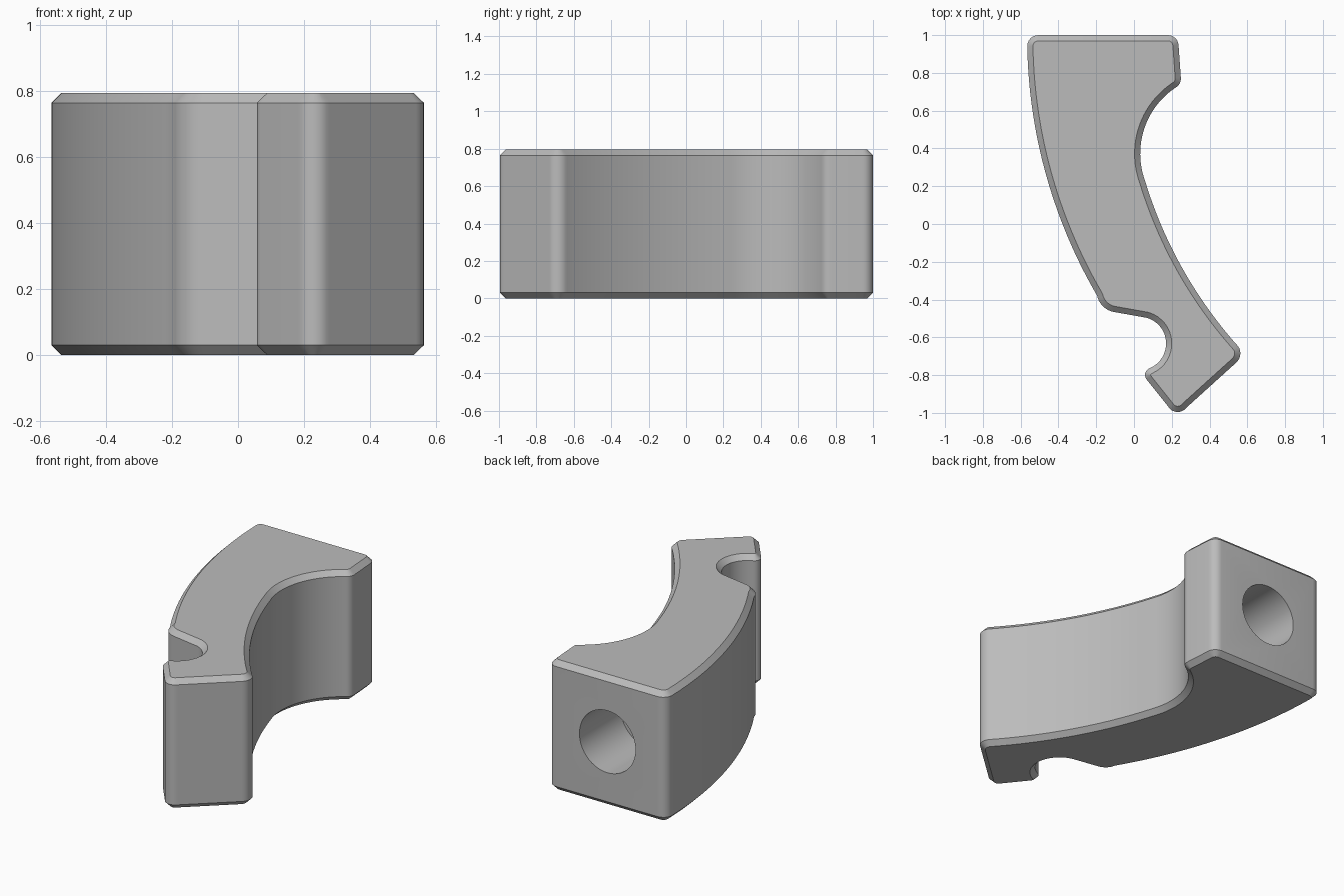
import bpy, bmesh, math
from mathutils import Vector

if "Cube" in bpy.data.objects:
    bpy.data.objects.remove(bpy.data.objects["Cube"])

HEIGHT = 0.795
CHAMFER = 0.03


def arc(a, m, b, steps):
    """Points on the circle running from a through m to b."""
    a, m, b = Vector(a), Vector(m), Vector(b)
    p, q = m - a, b - a
    d = 2 * p.cross(q)
    c = a + Vector((q.y * p.dot(p) - p.y * q.dot(q),
                    p.x * q.dot(q) - q.x * p.dot(p))) / d
    r = (a - c).length
    start = math.atan2(a.y - c.y, a.x - c.x)
    end = math.atan2(b.y - c.y, b.x - c.x)
    sweep = (end - start) % math.tau
    if d < 0:
        sweep -= math.tau
    return [c + r * Vector((math.cos(start + sweep * i / steps),
                            math.sin(start + sweep * i / steps)))
            for i in range(steps + 1)]


# Outline as arcs (start, middle, end); straight walls join them
arcs = [
    ((-0.195, -0.38), (-0.448, 0.2), (-0.565, 0.94), 28),    # outer curve
    ((-0.565, 0.94), (-0.548, 0.983), (-0.505, 1.0), 6),     # back corners
    ((0.18, 1.0), (0.22, 0.983), (0.236, 0.945), 6),
    ((0.248, 0.775), (0.242, 0.744), (0.22, 0.722), 6),
    ((0.22, 0.722), (0.033, 0.37), (0.058, 0.23), 24),       # side scoop
    ((0.058, 0.23), (0.237, -0.2), (0.54, -0.635), 24),      # inner curve
    ((0.54, -0.635), (0.563, -0.69), (0.54, -0.735), 8),     # foot corners
    ((0.278, -0.972), (0.225, -0.995), (0.18, -0.965), 8),
    ((0.068, -0.825), (0.059, -0.79), (0.086, -0.762), 6),
    ((0.086, -0.762), (0.17, -0.63), (0.07, -0.497), 16),    # notch
    ((-0.11, -0.465), (-0.163, -0.437), (-0.195, -0.38), 8),
]
outline = []
for a, m, b, steps in arcs:
    for p in arc(a, m, b, steps):
        if not outline or (p - outline[-1]).length > 0.001:
            outline.append(p)
if (outline[0] - outline[-1]).length < 0.001:
    outline.pop()

# Material
grey = bpy.data.materials.new("plain grey")
grey.use_nodes = True
colour = (0.5, 0.5, 0.5, 1)
grey.diffuse_color = colour
grey.node_tree.nodes["Principled BSDF"].inputs["Base Color"].default_value = colour

# Body: extruded outline with chamfered rims
bm = bmesh.new()
base = bm.faces.new([bm.verts.new((p.x, p.y, 0)) for p in outline])
top = bmesh.ops.extrude_face_region(bm, geom=[base], use_keep_orig=True)
bmesh.ops.translate(bm, vec=(0, 0, HEIGHT),
                    verts=[g for g in top["geom"] if isinstance(g, bmesh.types.BMVert)])
bmesh.ops.recalc_face_normals(bm, faces=bm.faces)
rims = [e for e in bm.edges if abs(e.verts[0].co.z - e.verts[1].co.z) < 0.001]
bmesh.ops.bevel(bm, geom=rims, offset=CHAMFER, offset_type='OFFSET',
                segments=1, affect='EDGES', clamp_overlap=False)
mesh = bpy.data.meshes.new("curved_arm")
bm.to_mesh(mesh)
bm.free()
body = bpy.data.objects.new("curved_arm", mesh)
bpy.context.collection.objects.link(body)
mesh.materials.append(grey)

# Blind round hole in the back face
bpy.ops.mesh.primitive_cylinder_add(vertices=64, radius=0.19, depth=0.8,
                                    location=(-0.168, 1.0, HEIGHT / 2),
                                    rotation=(math.pi / 2, 0, 0))
cutter = bpy.context.object
cutter.name = "hole_cutter"
cutter.hide_render = True
cutter.data.materials.append(grey)
cut = body.modifiers.new("hole", 'BOOLEAN')
cut.operation = 'DIFFERENCE'
cut.solver = 'EXACT'
cut.object = cutter

bpy.ops.object.select_all(action='DESELECT')
body.select_set(True)
bpy.context.view_layer.objects.active = body
bpy.ops.object.modifier_apply(modifier=cut.name)
bpy.data.objects.remove(cutter)
bpy.ops.object.shade_smooth_by_angle(angle=math.radians(30))
